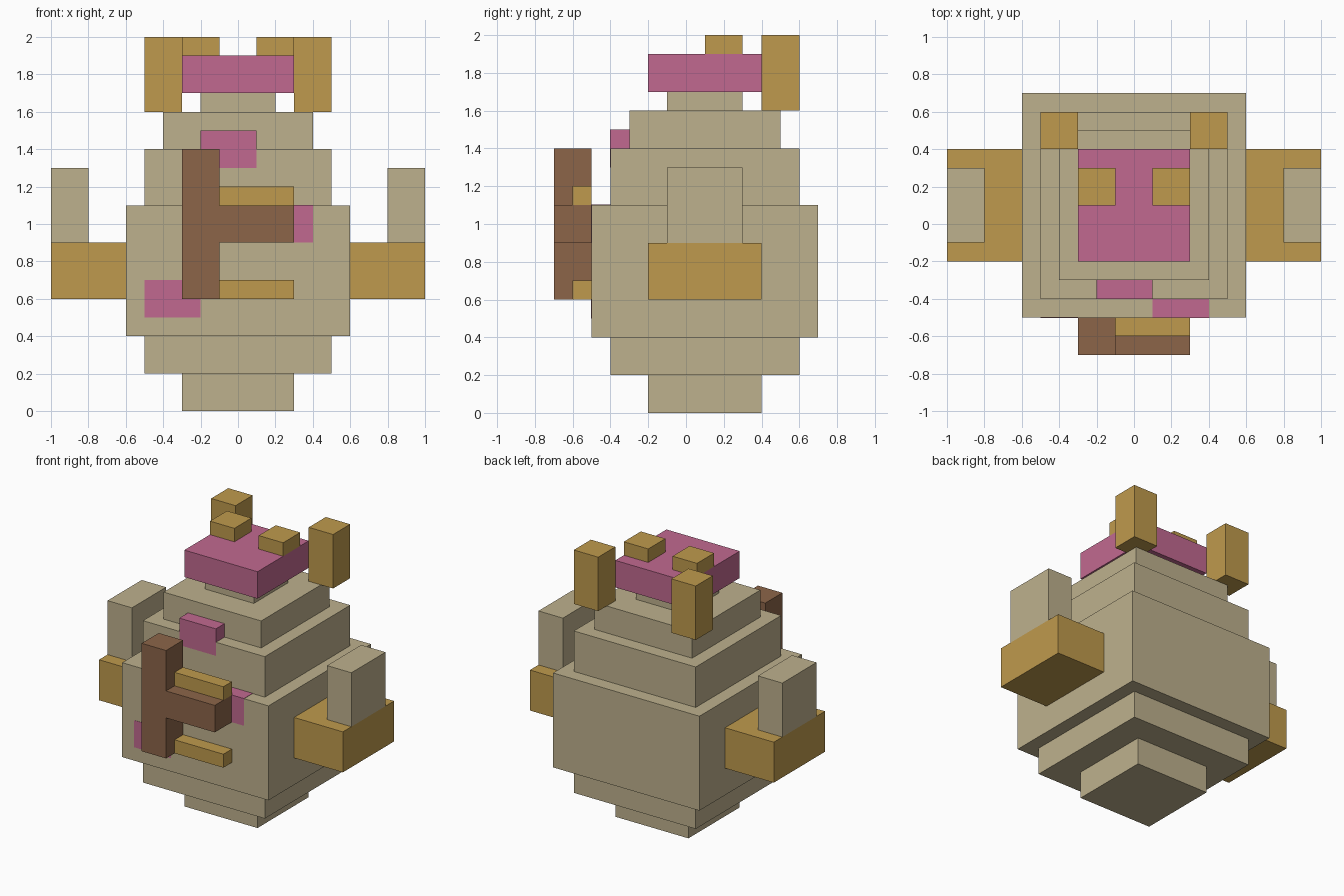
import bpy
import bmesh
from mathutils import Vector

cube = bpy.data.objects.get("Cube")
if cube:
    bpy.data.objects.remove(cube, do_unlink=True)


def linear(c):
    c /= 255
    return c / 12.92 if c <= 0.04045 else ((c + 0.055) / 1.055) ** 2.4


def make_material(name, rgb):
    colour = (*[linear(c) for c in rgb], 1)
    mat = bpy.data.materials.new(name)
    mat.use_nodes = True
    mat.diffuse_color = colour
    bsdf = next(n for n in mat.node_tree.nodes if n.type == 'BSDF_PRINCIPLED')
    bsdf.inputs["Base Color"].default_value = colour
    bsdf.inputs["Roughness"].default_value = 0.8
    return mat


TAN = make_material("tan", (190, 177, 141))
GOLD = make_material("gold", (191, 154, 77))
PINK = make_material("pink", (193, 105, 144))
BROWN = make_material("brown", (140, 101, 73))


def box(name, mat, x, y, z):
    """Box spanning the given (low, high) ranges, origin at its centre."""
    size = [hi - lo for lo, hi in (x, y, z)]
    bm = bmesh.new()
    bmesh.ops.create_cube(bm, size=1)
    bmesh.ops.scale(bm, vec=size, verts=bm.verts)
    mesh = bpy.data.meshes.new(name)
    bm.to_mesh(mesh)
    bm.free()
    mesh.materials.append(mat)
    obj = bpy.data.objects.new(name, mesh)
    obj.location = Vector([(lo + hi) / 2 for lo, hi in (x, y, z)])
    bpy.context.collection.objects.link(obj)
    return obj


def pair(name, mat, x, y, z):
    """Box on the left (+x) and its mirror on the right."""
    box("left_" + name, mat, x, y, z)
    box("right_" + name, mat, (-x[1], -x[0]), y, z)


# Stepped body: square tiers centred on y = 0.1
BODY_Y = 0.1
tiers = [
    ("foot", TAN, 0.3, 0.0, 0.2),
    ("lower_body", TAN, 0.5, 0.2, 0.4),
    ("belly", TAN, 0.6, 0.4, 1.1),
    ("chest", TAN, 0.5, 1.1, 1.4),
    ("shoulders", TAN, 0.4, 1.4, 1.6),
    ("neck", TAN, 0.2, 1.6, 1.7),
    ("cap", PINK, 0.3, 1.7, 1.9),
]
for name, mat, half, low, high in tiers:
    box(name, mat, (-half, half), (BODY_Y - half, BODY_Y + half), (low, high))

# Mirrored arms, raised hands, rear horns and knobs on the cap
pair("arm", GOLD, (0.6, 1.0), (-0.2, 0.4), (0.6, 0.9))
pair("hand", TAN, (0.8, 1.0), (-0.1, 0.3), (0.9, 1.3))
pair("horn", GOLD, (0.3, 0.5), (0.4, 0.6), (1.6, 2.0))
pair("knob", GOLD, (0.1, 0.3), (0.1, 0.3), (1.9, 2.0))

# Front handle: upright post, crossbar and two thin rails
box("post", BROWN, (-0.3, -0.1), (-0.7, -0.5), (0.6, 1.4))
box("crossbar", BROWN, (-0.1, 0.3), (-0.7, -0.5), (0.9, 1.1))
box("upper_rail", GOLD, (-0.1, 0.3), (-0.6, -0.5), (1.1, 1.2))
box("lower_rail", GOLD, (-0.1, 0.3), (-0.6, -0.5), (0.6, 0.7))

# Pink spots, set just proud of the tiers they sit in
E = 0.002
box("chest_spot", PINK, (-0.2, 0.1), (-0.4 - E, -0.3), (1.3, 1.5))
box("belly_spot_upper", PINK, (0.1, 0.4), (-0.5 - E, -0.4), (0.9, 1.1 + E))
box("belly_spot_lower", PINK, (-0.5, -0.2), (-0.5 - E, -0.4), (0.5, 0.7))
